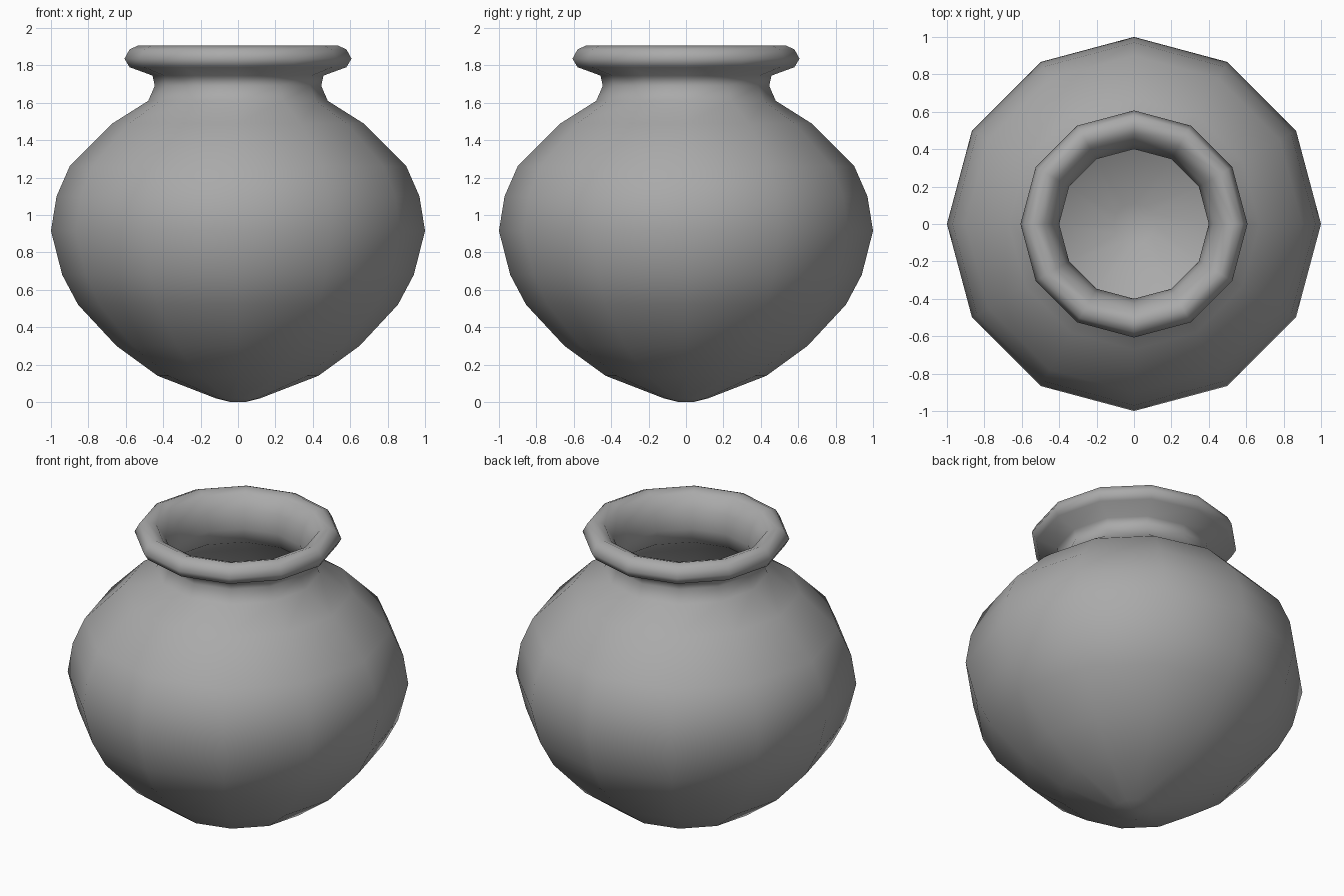
import bpy
import bmesh
import math

SIDES = 12

# Remove the default cube
cube = bpy.data.objects.get("Cube")
if cube:
    bpy.data.objects.remove(cube, do_unlink=True)

# Clay material
clay = bpy.data.materials.new("grey clay")
clay.use_nodes = True
colour = (0.4, 0.4, 0.4, 1)
clay.diffuse_color = colour
clay.node_tree.nodes["Principled BSDF"].inputs["Base Color"].default_value = colour

# Half cross-sections as (radius, height)
belly = [(0, 0), (0.04, 0), (0.12, 0.02), (0.43, 0.14), (0.65, 0.3), (0.855, 0.52),
         (0.94, 0.68), (1, 0.915), (0.97, 1.1), (0.9, 1.26), (0.67, 1.49), (0.48, 1.61)]
neck = [(0.445, 1.69), (0.457, 1.745)]
rim = [(0.58, 1.79), (0.607, 1.835), (0.58, 1.885), (0.535, 1.905), (0.48, 1.885)]
throat = [(0.425, 1.8), (0.4, 1.69), (0.43, 1.59)]
inside = [(0.63, 1.45), (0.85, 1.24), (0.945, 0.915), (0.81, 0.55), (0.61, 0.34),
          (0.4, 0.19), (0.11, 0.07), (0, 0.06)]
profile = belly + neck + rim + throat + inside

# Turn the profile around the vertical axis
bm = bmesh.new()
points = [bm.verts.new((r, 0, z)) for r, z in profile]
edges = [bm.edges.new(pair) for pair in zip(points, points[1:])]
bmesh.ops.spin(bm, geom=points + edges, cent=(0, 0, 0), axis=(0, 0, 1),
               angle=math.tau, steps=SIDES, use_duplicate=False)
bmesh.ops.remove_doubles(bm, verts=bm.verts[:], dist=0.0005)
bmesh.ops.recalc_face_normals(bm, faces=bm.faces[:])
for face in bm.faces:
    face.smooth = True

mesh = bpy.data.meshes.new("round_pot")
bm.to_mesh(mesh)
bm.free()
mesh.materials.append(clay)
pot = bpy.data.objects.new("round_pot", mesh)
bpy.context.collection.objects.link(pot)
